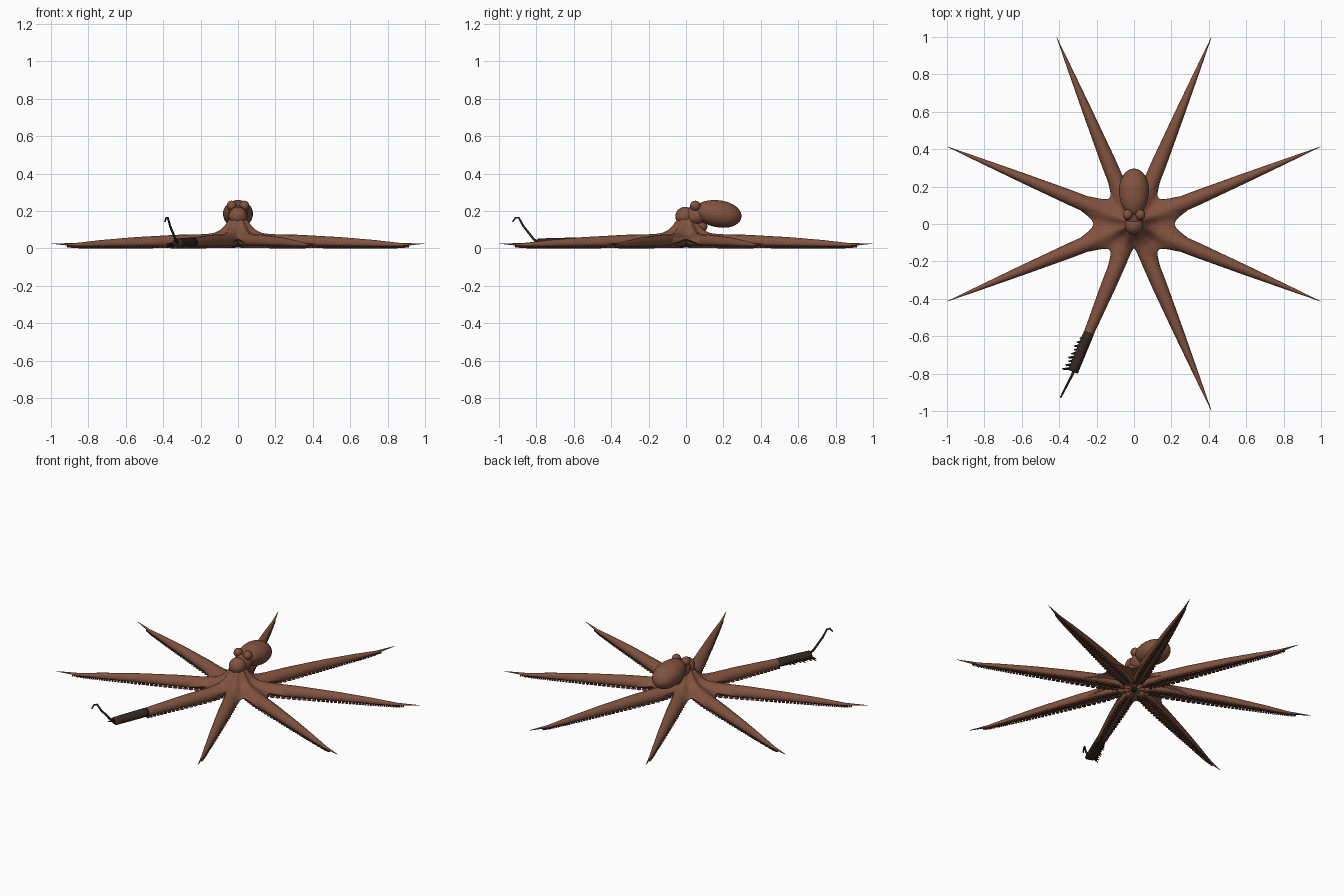
import bpy, bmesh, math
from mathutils import Vector, Matrix

if "Cube" in bpy.data.objects:
    bpy.data.objects.remove(bpy.data.objects["Cube"])


def make_material(name, rgb):
    m = bpy.data.materials.new(name)
    m.use_nodes = True
    m.diffuse_color = (*rgb, 1)
    m.node_tree.nodes["Principled BSDF"].inputs["Base Color"].default_value = (*rgb, 1)
    return m


SKIN = make_material("brown skin", (0.22, 0.085, 0.05))
SUCKER = make_material("dark sucker", (0.1, 0.04, 0.03))
SLEEVE = make_material("dark leather", (0.035, 0.022, 0.016))
METAL = make_material("blackened metal", (0.022, 0.015, 0.01))


def finish(name, bm, mats, smooth=True):
    bmesh.ops.recalc_face_normals(bm, faces=bm.faces)
    me = bpy.data.meshes.new(name)
    bm.to_mesh(me)
    bm.free()
    for m in mats:
        me.materials.append(m)
    for p in me.polygons:
        p.use_smooth = smooth
    ob = bpy.data.objects.new(name, me)
    bpy.context.collection.objects.link(ob)
    return ob


def sample(table, x):
    """Smooth interpolation through (x, value) pairs."""
    for (a, u), (b, v) in zip(table, table[1:]):
        if x <= b:
            return u + (v - u) * max(0, (x - a) / (b - a))
    return table[-1][1]


def loft(bm, rings, cap=True):
    rows = [[bm.verts.new(p) for p in ring] for ring in rings]
    n = len(rows[0])
    for a, b in zip(rows, rows[1:]):
        for i in range(n):
            bm.faces.new((a[i], a[(i + 1) % n], b[(i + 1) % n], b[i]))
    if cap:
        bm.faces.new(rows[0][::-1])
        bm.faces.new(rows[-1])


def ellipsoid(name, loc, radii, tilt=0, taper=0):
    bm = bmesh.new()
    bmesh.ops.create_uvsphere(bm, u_segments=32, v_segments=20, radius=1)
    for v in bm.verts:
        k = 1 + taper * v.co.y
        v.co.x *= k
        v.co.z *= k
    bm.transform(Matrix.Translation(loc) @ Matrix.Rotation(tilt, 4, "X")
                 @ Matrix.Diagonal((*radii, 1)))
    return finish(name, bm, [SKIN])


# Arm shape along its length
WIDTH = [(0.06, 0.025), (0.2, 0.044), (0.36, 0.04), (0.65, 0.026), (0.9, 0.012), (1.08, 0.0008)]
TOP = [(0.06, 0.09), (0.15, 0.077), (0.35, 0.073), (0.6, 0.06), (0.8, 0.044), (0.95, 0.028), (1.08, 0.027)]
BOTTOM = [(0.06, 0.012), (0.8, 0.01), (0.94, 0.011), (1.08, 0.025)]


def arm_ring(r, grow=0.0, sides=16):
    """Cross-section across the arm: round on top, flattened below."""
    w, t, b = (sample(k, r) for k in (WIDTH, TOP, BOTTOM))
    ring = []
    for i in range(sides):
        a = math.tau * i / sides
        y, s = (w + grow) * math.cos(a), math.sin(a)
        low = b + (t - b) * 0.35
        z = low + (t + grow - low) * s if s > 0 else low + (low - b) * max(-1, 1.25 * s)
        ring.append(Vector((r, y, z)))
    return ring


def make_arm(name, angle, end):
    bm = bmesh.new()
    loft(bm, [arm_ring(0.06 + (end - 0.06) * i / 40) for i in range(41)])
    bm.transform(Matrix.Rotation(angle, 4, "Z"))
    finish(name, bm, [SKIN])
    # Two rows of suckers, shrinking toward the tip
    bm = bmesh.new()
    r = 0.1
    while r < min(end, 0.99):
        w, b = sample(WIDTH, r), sample(BOTTOM, r)
        size = 0.34 * w
        for side in (-1, 1):
            pos = Matrix.Translation((r, side * w * 0.5, b - 0.002))
            bmesh.ops.create_cone(bm, cap_ends=True, segments=10, radius1=size,
                                  radius2=size * 0.65, depth=0.016, matrix=pos)
        r += size * 2.1 + 0.002
    bm.transform(Matrix.Rotation(angle, 4, "Z"))
    finish(name + "_suckers", bm, [SUCKER], False)


FITTED = math.radians(247.5)
for i in range(8):
    angle = math.radians(22.5 + 45 * i)
    make_arm(f"arm_{i + 1}", angle, 0.65 if abs(angle - FITTED) < 0.01 else 1.08)

# Web joining the arms and rising to the neck
CONE = [(0, 0.19), (0.04, 0.172), (0.06, 0.14), (0.09, 0.106), (0.13, 0.084), (0.2, 0.075), (0.36, 0.068)]


def web_ring(s, top):
    ring = []
    for i in range(160):
        a = math.tau * i / 160
        off = (a % (math.pi / 4)) - math.pi / 8
        valley = 0.125 + 0.09 * abs(math.cos(a))
        edge = valley + (0.36 - valley) * math.exp(-(off / 0.19) ** 2)
        r = edge * s
        c = 0.5 + 0.5 * math.cos(8 * off)
        low = 0.012 + (1 - c) * 0.035 * min(1, r / 0.1)
        high = sample(CONE, r) - (1 - c) * 0.018 * min(1, r / 0.1)
        z = low + (high - low) * math.sqrt(max(0, 1 - s ** 6)) if top else low
        ring.append(Vector((r * math.cos(a), r * math.sin(a), z)))
    return ring


bm = bmesh.new()
steps = [0.02] + [k / 18 for k in range(1, 18)] + [0.975, 0.993, 1.0]
loft(bm, [web_ring(s, True) for s in steps] + [web_ring(s, False) for s in steps[-2::-1]])
finish("web", bm, [SKIN])

# Head, mantle, eyes and siphon
ellipsoid("head", (0, -0.005, 0.172), (0.05, 0.052, 0.05))
ellipsoid("neck", (0, 0.05, 0.175), (0.052, 0.07, 0.052), math.radians(5))
ellipsoid("mantle", (0, 0.168, 0.186), (0.08, 0.13, 0.072), math.radians(-9), 0.08)
ellipsoid("siphon", (0, 0.075, 0.12), (0.028, 0.04, 0.035), math.radians(-25))
for side, label in ((1, "left"), (-1, "right")):
    ellipsoid(label + "_eye", (side * 0.034, 0.05, 0.228), (0.026, 0.028, 0.027))

# Beak under the body
bm = bmesh.new()
bmesh.ops.create_cone(bm, cap_ends=True, segments=16, radius1=0.014, radius2=0.022,
                      depth=0.02, matrix=Matrix.Translation((0, 0, 0.014)))
finish("beak", bm, [METAL])

# Leather sleeve on the shortened arm
bm = bmesh.new()
loft(bm, [arm_ring(0.63 + 0.225 * k / 8, 0.001 + 0.013 * k / 8) for k in range(9)])
bm.transform(Matrix.Rotation(FITTED, 4, "Z"))
ob = finish("sleeve", bm, [SLEEVE])
ob.data.shade_smooth()

# Ragged spikes along the outer side and underside of the sleeve
bm = bmesh.new()
for k in range(9):
    r = 0.67 + 0.022 * k
    length = 0.014 + 0.012 * (k % 3) / 2 + 0.002 * k
    for tip in (Vector((0.4, -1, 0.0)), Vector((0.3, -0.5, -0.3))):
        d = tip.normalized()
        pos = Vector((r, -0.022, 0.024)) + d * length / 2
        bmesh.ops.create_cone(bm, cap_ends=True, segments=5, radius1=0.009, radius2=0.001, depth=length,
                              matrix=Matrix.Translation(pos) @ d.to_track_quat("Z", "Y").to_matrix().to_4x4())
bm.transform(Matrix.Rotation(FITTED, 4, "Z"))
finish("sleeve_spikes", bm, [METAL], False)

# Bent hook rising from the end of the sleeve
curve = bpy.data.curves.new("hook", "CURVE")
curve.dimensions = "3D"
curve.bevel_depth = 0.0065
curve.bevel_resolution = 2
curve.use_fill_caps = True
path = [(-0.318, -0.78, 0.025), (-0.335, -0.815, 0.05), (-0.363, -0.87, 0.12),
        (-0.375, -0.893, 0.163), (-0.384, -0.911, 0.165), (-0.391, -0.926, 0.143)]
spline = curve.splines.new("POLY")
spline.points.add(len(path) - 1)
for i, (pt, co) in enumerate(zip(spline.points, path)):
    pt.co = (*co, 1)
    pt.radius = 1.1 - 0.09 * i
curve.materials.append(METAL)
bpy.context.collection.objects.link(bpy.data.objects.new("hook", curve))
